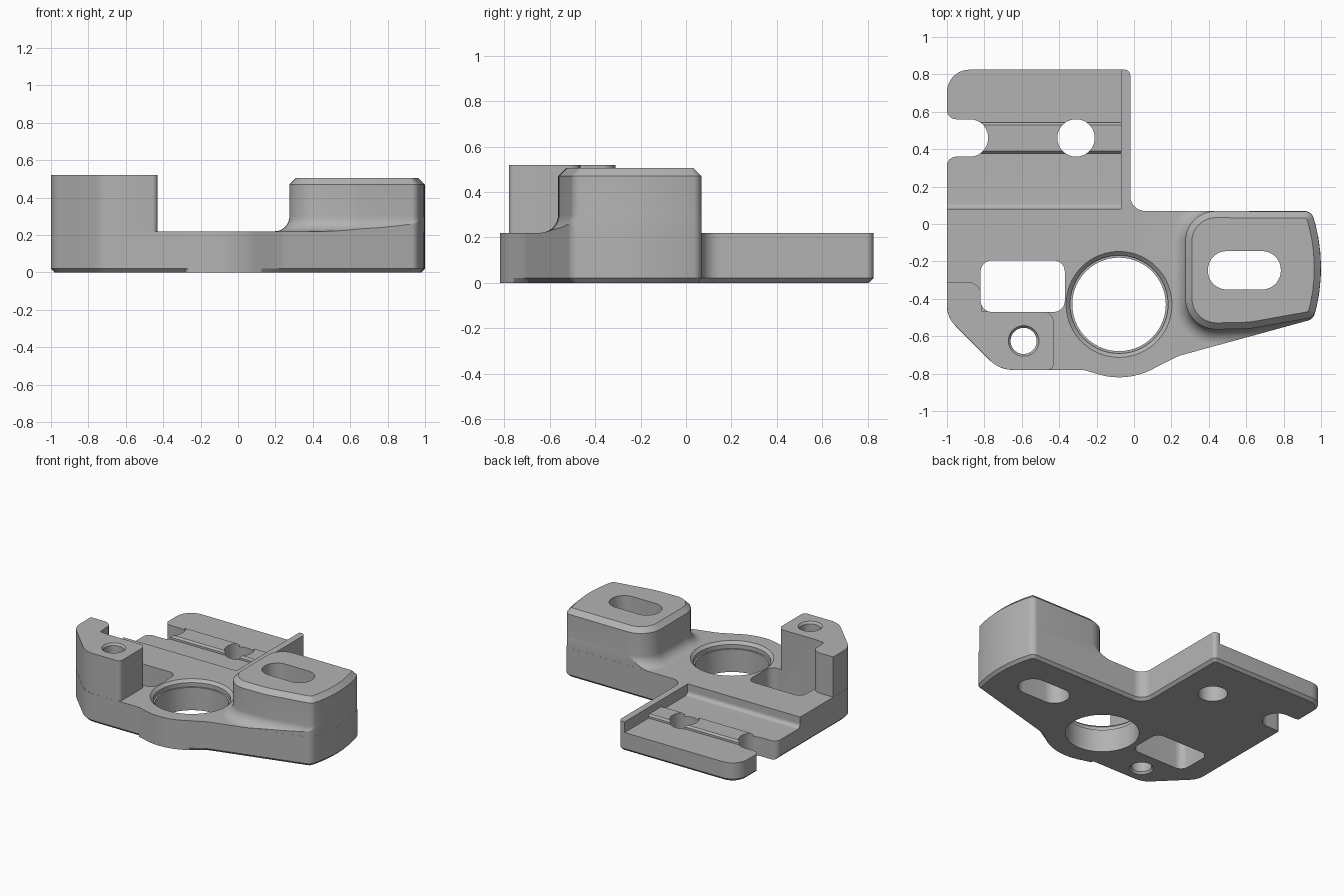
import bpy, bmesh
from math import sin, cos, tan, pi, radians, ceil, hypot
from mathutils import Vector

if "Cube" in bpy.data.objects:
    bpy.data.objects.remove(bpy.data.objects["Cube"])


def arc(cx, cy, r, a0, a1, n):
    """Points along a circular arc, angles in degrees."""
    angles = [radians(a0 + (a1 - a0) * i / n) for i in range(n + 1)]
    return [(cx + r * cos(a), cy + r * sin(a)) for a in angles]


def circle(cx, cy, r, n=56):
    return arc(cx, cy, r, 0, 360, n)[:-1]


def rounded(corners):
    """Replace each (x, y, radius) corner with a tangent arc."""
    pts = [Vector(c[:2]) for c in corners]
    out = []
    for i, c in enumerate(corners):
        r = c[2] if len(c) > 2 else 0
        p, a, b = pts[i], pts[i - 1], pts[(i + 1) % len(pts)]
        if r == 0:
            out.append(tuple(p))
            continue
        d0, d1 = (p - a).normalized(), (b - p).normalized()
        turn = d0.angle(d1)
        t = min(r * tan(turn / 2), 0.49 * (p - a).length, 0.49 * (b - p).length)
        r = t / tan(turn / 2)
        side = 1 if d0.x * d1.y - d0.y * d1.x > 0 else -1
        start = p - d0 * t
        normal = Vector((-d0.y, d0.x)) * side
        n = max(2, ceil(turn / radians(9)))
        for k in range(n + 1):
            s = turn * k / n
            out.append(tuple(start + normal * r * (1 - cos(s)) + d0 * r * sin(s)))
    return out


def box(x0, x1, y0, y1, r=0):
    return rounded([(x0, y0, r), (x1, y0, r), (x1, y1, r), (x0, y1, r)])


def offset(pts, amount, keep=None):
    """Move a counter-clockwise outline outward with mitred corners."""
    out = []
    for i, p in enumerate(pts):
        p, a, b = Vector(p), Vector(pts[i - 1]), Vector(pts[(i + 1) % len(pts)])
        d0, d1 = (p - a).normalized(), (b - p).normalized()
        n0, n1 = Vector((d0.y, -d0.x)), Vector((d1.y, -d1.x))
        move = 0 if keep and keep(p) else amount
        out.append(p + (n0 + n1) * move / (1 + n0.dot(n1)))
    return out


def loft(name, pts, rings, along_x=False, keep=None):
    """Stack offset copies of an outline; rings are (height, offset)."""
    bm = bmesh.new()
    loops = []
    for z, off in rings:
        loop = []
        for u, v in offset(pts, off, keep):
            loop.append(bm.verts.new((z, u, v) if along_x else (u, v, z)))
        loops.append(loop)
    n = len(pts)
    for lo, hi in zip(loops, loops[1:]):
        for i in range(n):
            j = (i + 1) % n
            bm.faces.new((lo[i], lo[j], hi[j], hi[i]))
    bm.faces.new(loops[0][::-1])
    bm.faces.new(loops[-1])
    bmesh.ops.recalc_face_normals(bm, faces=bm.faces)
    mesh = bpy.data.meshes.new(name)
    bm.to_mesh(mesh)
    bm.free()
    obj = bpy.data.objects.new(name, mesh)
    bpy.context.collection.objects.link(obj)
    return obj


def combine(target, tool, operation):
    """Apply a boolean and discard the tool."""
    mod = target.modifiers.new("boolean", "BOOLEAN")
    mod.operation, mod.solver, mod.object = operation, "EXACT", tool
    bpy.context.view_layer.objects.active = target
    bpy.ops.object.modifier_apply(modifier=mod.name)
    bpy.data.objects.remove(tool)


# Base plate outline, with a round bulge below the main bore
BORE = (-0.08, -0.43)
END = (0.075, -0.235)
outline = rounded(
    [(-0.02, 0.825, 0.03), (-1, 0.825, 0.12), (-1, -0.5, 0.15),
     (-0.72, -0.78, 0.17), (-0.27, -0.78, 0.1)]
    + arc(*BORE, 0.39, -110, -58, 10)
    + [(0.24, -0.705, 0.15)]
    + [(x, y, 0.05 if i in (0, 8) else 0)
       for i, (x, y) in enumerate(arc(*END, 0.925, -17.2, 19.2, 8))]
    + [(-0.02, 0.07, 0.08)])


def on_bulge(p):
    return hypot(p.x - BORE[0], p.y - BORE[1]) < 0.4 and p.y < -0.7


bracket = loft("bracket", outline, [(0, -0.02), (0.02, 0), (0.22, 0)], keep=on_bulge)

# Right boss: chamfered top and a fillet flowing into the plate
boss_outline = rounded(
    [(0.275, 0.069, 0.16), (0.275, -0.567, 0.17), (0.62, -0.56, 0.4)]
    + [(x, y, 0.05 if i in (0, 8) else 0)
       for i, (x, y) in enumerate(arc(*END, 0.924, -16.6, 19.1, 8))])
R = 0.08
fillet = [(0.22 + R * (1 - cos(a)), R * (1 - sin(a)))
          for a in (pi / 2 * i / 9 for i in range(10))]
boss = loft("boss", boss_outline,
            [(0.12, R)] + fillet + [(0.47, 0), (0.505, -0.035)])

# Left clamp post
post = loft("post", rounded(
    [(-1.1, -0.31), (-1.1, -0.9), (-0.49, -0.9), (-0.49, -0.78), (-0.43, -0.78, 0.07),
     (-0.43, -0.465, 0.06), (-0.815, -0.465, 0), (-0.815, -0.31, 0.09)]),
    [(0.12, 0), (0.52, 0)])

# Trim the raised parts to the plate edge, then join them
for part in (boss, post):
    trim = loft("trim", offset(outline, -0.0005), [(0.1, 0), (0.8, 0)])
    combine(part, trim, "INTERSECT")
    combine(bracket, part, "UNION")

# Lowered rear wing with a thin side wall
pocket = loft("pocket", rounded([(0.08, 0.14, 0.03), (1.2, 0.14), (1.2, 0.5), (0.08, 0.5)]),
              [(-1.2, 0), (-0.07, 0)], along_x=True)
combine(bracket, pocket, "DIFFERENCE")

# Raised rib across the wing
rib = loft("rib", box(-0.9, -0.05, 0.378, 0.542), [(0.12, 0), (0.155, 0), (0.168, -0.012)])
combine(bracket, rib, "UNION")

# Openings: notch, wing hole, window, boss slot, bores
notch = rounded([(-1.1, 0.2), (-1.001, 0.2), (-1.001, 0.36, 0.05), (-0.78, 0.36, 0.1),
                 (-0.78, 0.56, 0.1), (-1.001, 0.56, 0.05), (-1.001, 0.7), (-1.1, 0.7)])
through = [(-0.1, 0), (0.8, 0)]
openings = [
    (notch, through),
    (circle(-0.31, 0.46, 0.1), through),
    (box(-0.82, -0.37, -0.47, -0.195, 0.06), through),
    (box(0.395, 0.785, -0.35, -0.145, 0.1), through),
    (circle(-0.59, -0.625, 0.07),
     [(-0.01, 0.02), (0.015, 0), (0.505, 0), (0.53, 0.02)]),
    (circle(*BORE, 0.25, 72),
     [(-0.01, 0), (0.17, 0), (0.17, 0.012), (0.2, 0.012), (0.22, 0.033), (0.3, 0.033)]),
]
for shape, rings in openings:
    combine(bracket, loft("opening", shape, rings), "DIFFERENCE")

# Single grey finish
grey = bpy.data.materials.new("plain grey")
grey.use_nodes = True
colour = (0.45, 0.45, 0.45, 1)
grey.diffuse_color = colour
grey.node_tree.nodes["Principled BSDF"].inputs["Base Color"].default_value = colour
bracket.data.materials.clear()
bracket.data.materials.append(grey)
for face in bracket.data.polygons:
    face.material_index = 0

bpy.ops.object.select_all(action="DESELECT")
bracket.select_set(True)
bpy.context.view_layer.objects.active = bracket
bpy.ops.object.shade_smooth_by_angle(angle=radians(25))
